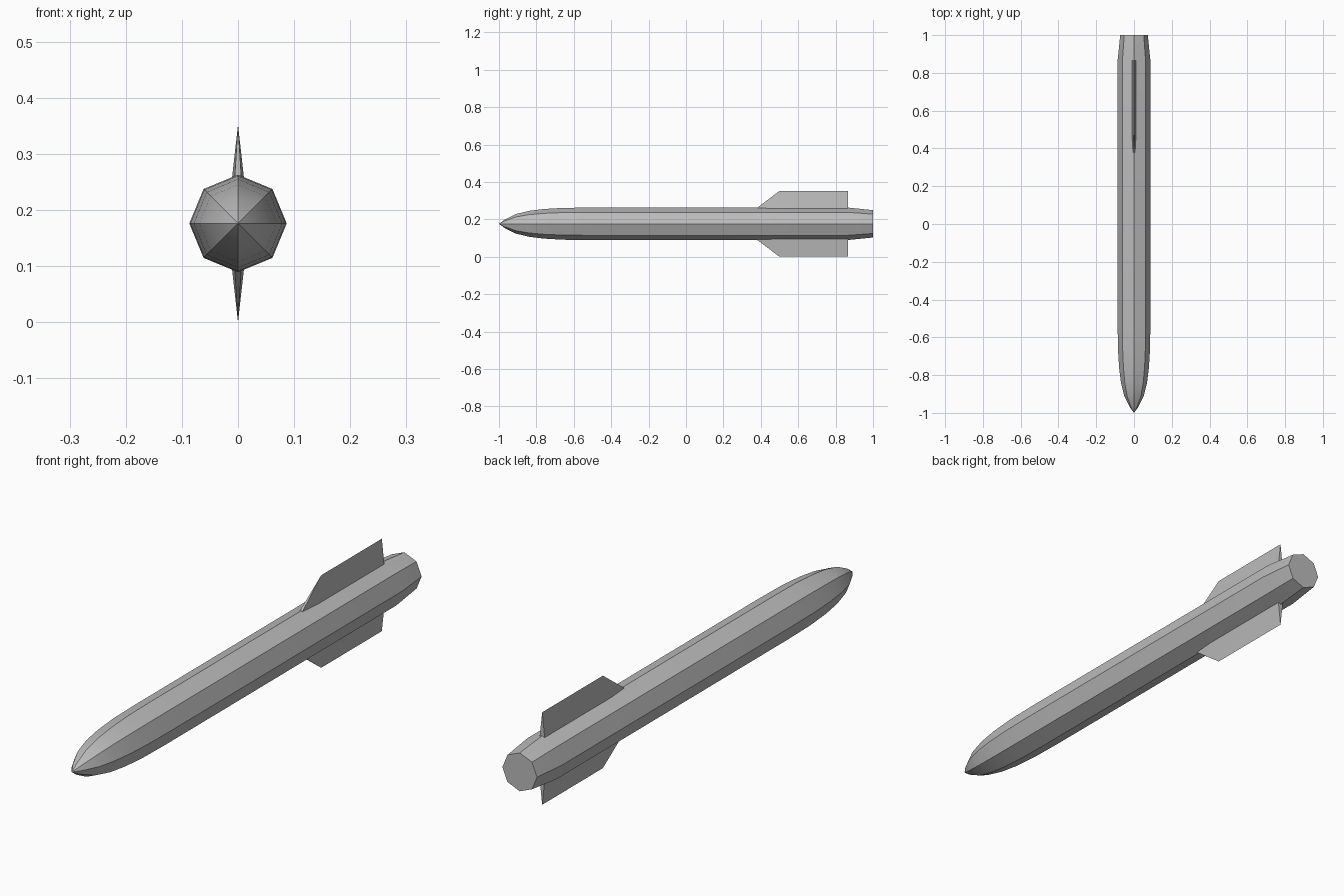
import bpy, bmesh, math

cube = bpy.data.objects.get("Cube")
if cube:
    bpy.data.objects.remove(cube, do_unlink=True)

AXIS_Z = 0.176  # height of the body's centre line

grey = bpy.data.materials.new("metal grey")
grey.use_nodes = True
grey.diffuse_color = (0.5, 0.5, 0.5, 1)
grey.node_tree.nodes["Principled BSDF"].inputs["Base Color"].default_value = (0.5, 0.5, 0.5, 1)


def finish(name, bm):
    """Turn a bmesh into a shaded, coloured object."""
    bmesh.ops.recalc_face_normals(bm, faces=bm.faces)
    mesh = bpy.data.meshes.new(name)
    bm.to_mesh(mesh)
    bm.free()
    mesh.materials.append(grey)
    obj = bpy.data.objects.new(name, mesh)
    bpy.context.collection.objects.link(obj)
    bpy.ops.object.select_all(action="DESELECT")
    obj.select_set(True)
    bpy.context.view_layer.objects.active = obj
    bpy.ops.object.shade_smooth_by_angle(angle=math.radians(25))
    return obj


# Body: eight-sided tube with a pointed nose and a tapered tail (y, radius)
profile = [(-0.97, 0.022), (-0.91, 0.052), (-0.84, 0.069), (-0.76, 0.079),
           (-0.66, 0.085), (-0.53, 0.0868), (0.865, 0.0868), (1.0, 0.073)]
SIDES = 8
bm = bmesh.new()
rings = []
for y, r in profile:
    angles = [2 * math.pi * i / SIDES for i in range(SIDES)]
    rings.append([bm.verts.new((r * math.cos(a), y, AXIS_Z + r * math.sin(a))) for a in angles])
tip = bm.verts.new((0, -1, AXIS_Z))
for i in range(SIDES):
    j = (i + 1) % SIDES
    bm.faces.new((tip, rings[0][i], rings[0][j]))
    for a, b in zip(rings, rings[1:]):
        bm.faces.new((a[i], b[i], b[j], a[j]))
bm.faces.new(rings[-1])
finish("body", bm)


# Fins: wedge-shaped, thick at the root and sharp at the outer edge
def fin(name, side):
    bm = bmesh.new()
    root_z, edge_z = AXIS_Z + side * 0.078, AXIS_Z + side * 0.176
    left, right = ([bm.verts.new((s * w, y, root_z)) for y, w in
                    ((0.37, 0.006), (0.46, 0.011), (0.865, 0.011))] for s in (1, -1))
    front = bm.verts.new((0, 0.50, edge_z))
    back = bm.verts.new((0, 0.865, edge_z))
    for a in (left, right):
        bm.faces.new((a[0], a[1], front))
        bm.faces.new((a[1], a[2], back, front))
    bm.faces.new((left[0], right[0], front))
    bm.faces.new((left[2], right[2], back))
    bm.faces.new(left + right[::-1])
    finish(name, bm)


fin("top_fin", 1)
fin("bottom_fin", -1)
